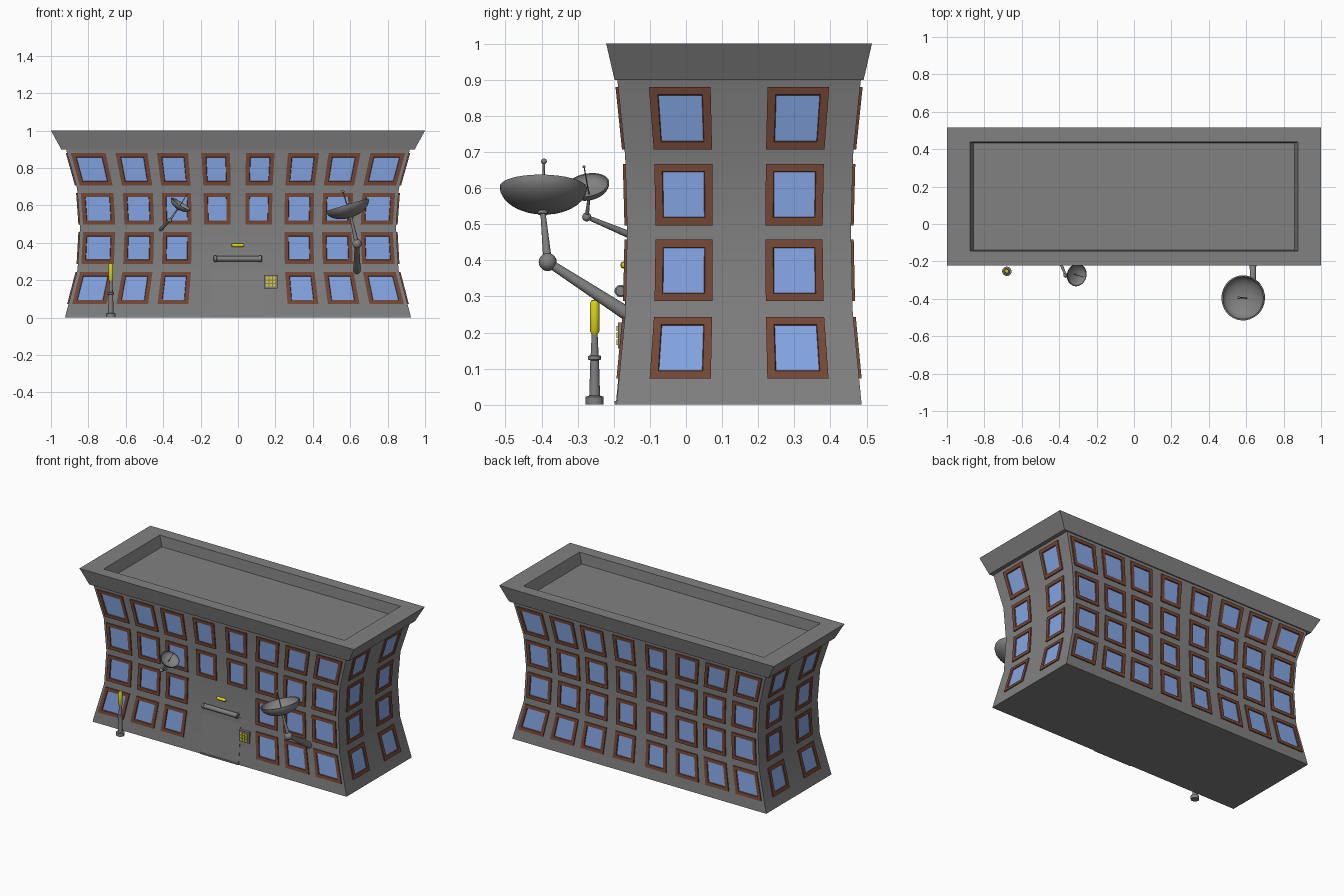
import bpy, bmesh, math
from mathutils import Vector, Matrix

if "Cube" in bpy.data.objects:
    bpy.data.objects.remove(bpy.data.objects["Cube"])


def material(name, rgb):
    m = bpy.data.materials.new(name)
    m.use_nodes = True
    m.diffuse_color = (*rgb, 1)
    m.node_tree.nodes["Principled BSDF"].inputs["Base Color"].default_value = (*rgb, 1)
    return m


GREY = material("concrete grey", (0.22, 0.22, 0.22))
BROWN = material("frame brown", (0.18, 0.065, 0.035))
BLUE = material("glass blue", (0.23, 0.38, 0.78))
YELLOW = material("lamp yellow", (0.72, 0.65, 0.01))

YC = 0.147                      # middle of the building in y
HX, HY = 0.845, 0.31            # half size at the waist
LEVELS = [(0, 1.095), (0.26, 1.015), (0.48, 1.0), (0.69, 1.018), (0.9, 1.088)]


def finish(name, bm, mats, smooth=False):
    bmesh.ops.recalc_face_normals(bm, faces=bm.faces)
    me = bpy.data.meshes.new(name)
    bm.to_mesh(me)
    bm.free()
    for m in mats:
        me.materials.append(m)
    ob = bpy.data.objects.new(name, me)
    bpy.context.collection.objects.link(ob)
    if smooth:
        bpy.ops.object.select_all(action='DESELECT')
        ob.select_set(True)
        bpy.context.view_layer.objects.active = ob
        bpy.ops.object.shade_smooth_by_angle(angle=math.radians(35))
    return ob


def loft(bm, rings, caps=(True, True)):
    loops = [[bm.verts.new(p) for p in r] for r in rings]
    for a, b in zip(loops, loops[1:]):
        for i in range(len(a)):
            j = (i + 1) % len(a)
            bm.faces.new((a[i], a[j], b[j], b[i]))
    if caps[0]:
        bm.faces.new(loops[0][::-1])
    return bm.faces.new(loops[-1]) if caps[1] else None


def rect(hx, hy, z):
    return [(sx * hx, YC + sy * hy, z) for sx, sy in ((-1, -1), (1, -1), (1, 1), (-1, 1))]


def waist(z):
    for (z0, s0), (z1, s1) in zip(LEVELS, LEVELS[1:]):
        if z <= z1:
            return s0 + (s1 - s0) * (z - z0) / (z1 - z0)
    return LEVELS[-1][1]


def on_wall(side, u, z, out=0.0):
    """Point on a curved wall, pushed outwards."""
    s = waist(z)
    return {"front": (u * s, YC - HY * s - out, z), "back": (u * s, YC + HY * s + out, z),
            "left": (HX * s + out, YC + u * s, z), "right": (-HX * s - out, YC + u * s, z)}[side]


# Pinched building body
bm = bmesh.new()
loft(bm, [rect(HX * s, HY * s, z) for z, s in LEVELS])
finish("building_body", bm, [GREY], True)

# Flared cornice with sunken roof
bm = bmesh.new()
loft(bm, [rect(0.945, 0.345, 0.9), rect(1, 0.368, 1), rect(0.877, 0.292, 1), rect(0.857, 0.286, 0.93)])
finish("roof_cornice", bm, [GREY])


# Windows, one object for each wall
def window(bm, side, u, half, z0, z1):
    def ring(inset, out):
        a, b, lo, hi = u - half + inset, u + half - inset, z0 + inset, z1 - inset
        return [on_wall(side, x, z, out) for x, z in ((a, lo), (b, lo), (b, hi), (a, hi))]
    pane = loft(bm, [ring(0, -0.002), ring(0, 0.007), ring(0.021, 0.007), ring(0.023, 0.001)], (False, True))
    pane.material_index = 1


ROWS = [(0.072, 0.243), (0.287, 0.457), (0.497, 0.667), (0.707, 0.88)]
WIDE = [(0.11, 0.071), (0.324, 0.077), (0.527, 0.079), (0.741, 0.086)]
NARROW = [(0.152, 0.079)]
for side in ("front", "back", "left", "right"):
    bm = bmesh.new()
    for r, (z0, z1) in enumerate(ROWS):
        for c, (u, half) in enumerate(WIDE if side in ("front", "back") else NARROW):
            if side == "front" and r < 2 and c == 0:
                continue        # room for the entrance
            for sign in (-1, 1):
                window(bm, side, sign * u, half, z0, z1)
    finish(side + "_windows", bm, [BROWN, BLUE])

# Entrance door plate following the wall
bm = bmesh.new()
loft(bm, [[on_wall("front", u / waist(z), z, o) for u, o in ((-0.14, -0.004), (-0.14, 0.002), (0.14, 0.002), (0.14, -0.004))]
          for z in (0, 0.26, 0.3)])
finish("door", bm, [GREY])


def box(bm, center, size, mat=0):
    m = Matrix.Translation(center) @ Matrix.Diagonal((*size, 1))
    for v in bmesh.ops.create_cube(bm, size=1, matrix=m)["verts"]:
        for f in v.link_faces:
            f.material_index = mat


bm = bmesh.new()
box(bm, (0, -0.192, 0.005), (0.28, 0.012, 0.01))
finish("door_sill", bm, [GREY])

# Keypad with nine keys
bm = bmesh.new()
box(bm, (0.175, -0.178, 0.192), (0.072, 0.02, 0.072))
for i in (-1, 0, 1):
    for j in (-1, 0, 1):
        box(bm, (0.175 + i * 0.019, -0.189, 0.192 + j * 0.019), (0.015, 0.006, 0.015), 1)
finish("keypad", bm, [GREY, YELLOW])


def lathe(name, origin, axis, profile, mat=GREY, sides=20):
    """Turn a (radius, height) profile around an axis."""
    origin, q = Vector(origin), Vector(axis).to_track_quat('Z', 'Y')
    rings = []
    for r, h in profile:
        rings.append([origin + q @ Vector((max(r, 0.0005) * math.cos(t), max(r, 0.0005) * math.sin(t), h))
                      for t in (2 * math.pi * k / sides for k in range(sides))])
    bm = bmesh.new()
    loft(bm, rings)
    return finish(name, bm, [mat], True)


def rod(name, a, b, r0, r1, mat=GREY):
    d = Vector(b) - Vector(a)
    return lathe(name, a, d, [(r0, 0), (r1, d.length)], mat, 14)


def ball(name, center, r):
    arc = [math.pi * k / 10 for k in range(11)]
    return lathe(name, center, (0, 0, 1), [(r * math.sin(t), -r * math.cos(t)) for t in arc])


# Canopy roller and lamp over the door
roller = [(0.013, 0), (0.017, 0.003), (0.017, 0.015), (0.015, 0.017)]
lathe("canopy_roller", (-0.13, -0.181, 0.315), (1, 0, 0), roller + [(r, 0.258 - h) for r, h in roller[::-1]])
cap = [(0, 0), (0.007, 0.002), (0.01, 0.008)]
lathe("door_lamp", (-0.035, -0.172, 0.387), (1, 0, 0), cap + [(r, 0.068 - h) for r, h in cap[::-1]], YELLOW)

# Street lamp
post = (-0.68, -0.253, 0)
lathe("lamp_post", post, (0, 0, 1),
      [(0.025, 0), (0.025, 0.022), (0.015, 0.025), (0.012, 0.123), (0.018, 0.125),
       (0.018, 0.135), (0.011, 0.137), (0.008, 0.2)])
lathe("lamp_tube", post, (0, 0, 1),
      [(0.007, 0.193), (0.013, 0.203), (0.013, 0.28), (0.009, 0.289), (0, 0.291)], YELLOW)


# Satellite dishes on jointed wall arms
def dish(name, center, normal, radius, depth, elbow, wall, k):
    c, n = Vector(center), Vector(normal).normalized()
    steps = [i / 8 for i in range(9)]
    outer = [(radius * math.sin(t * math.pi / 2), -depth * math.cos(t * math.pi / 2)) for t in steps]
    inner = [(r * 0.94, h * 0.9) for r, h in outer[::-1]]
    lathe(name + "_bowl", c, n, outer + inner, GREY, 32)
    base = c - n * depth
    tip = c + n * radius * (0.62 if k == 1 else 1)
    rod(name + "_feed", base, tip, 0.004 * k, 0.003 * k)
    ball(name + "_feed_tip", tip, 0.008 * k)
    lathe(name + "_collar", base - n * 0.008 * k, n, [(0.013 * k, 0), (0.013 * k, 0.012 * k)])
    rod(name + "_upper_arm", elbow, base, 0.012 * k, 0.007 * k)
    ball(name + "_elbow", elbow, 0.025 * k)
    rod(name + "_wall_arm", elbow, wall, 0.012 * k, 0.02 * k)


dish("large_dish", (0.583, -0.395, 0.602), (-0.29, 0.02, 0.95), 0.121, 0.07,
     (0.636, -0.383, 0.395), (0.636, -0.16, 0.25), 1)
dish("small_dish", (-0.305, -0.273, 0.608), (0.52, -0.15, 0.82), 0.061, 0.033,
     (-0.365, -0.275, 0.52), (-0.415, -0.155, 0.47), 0.5)
